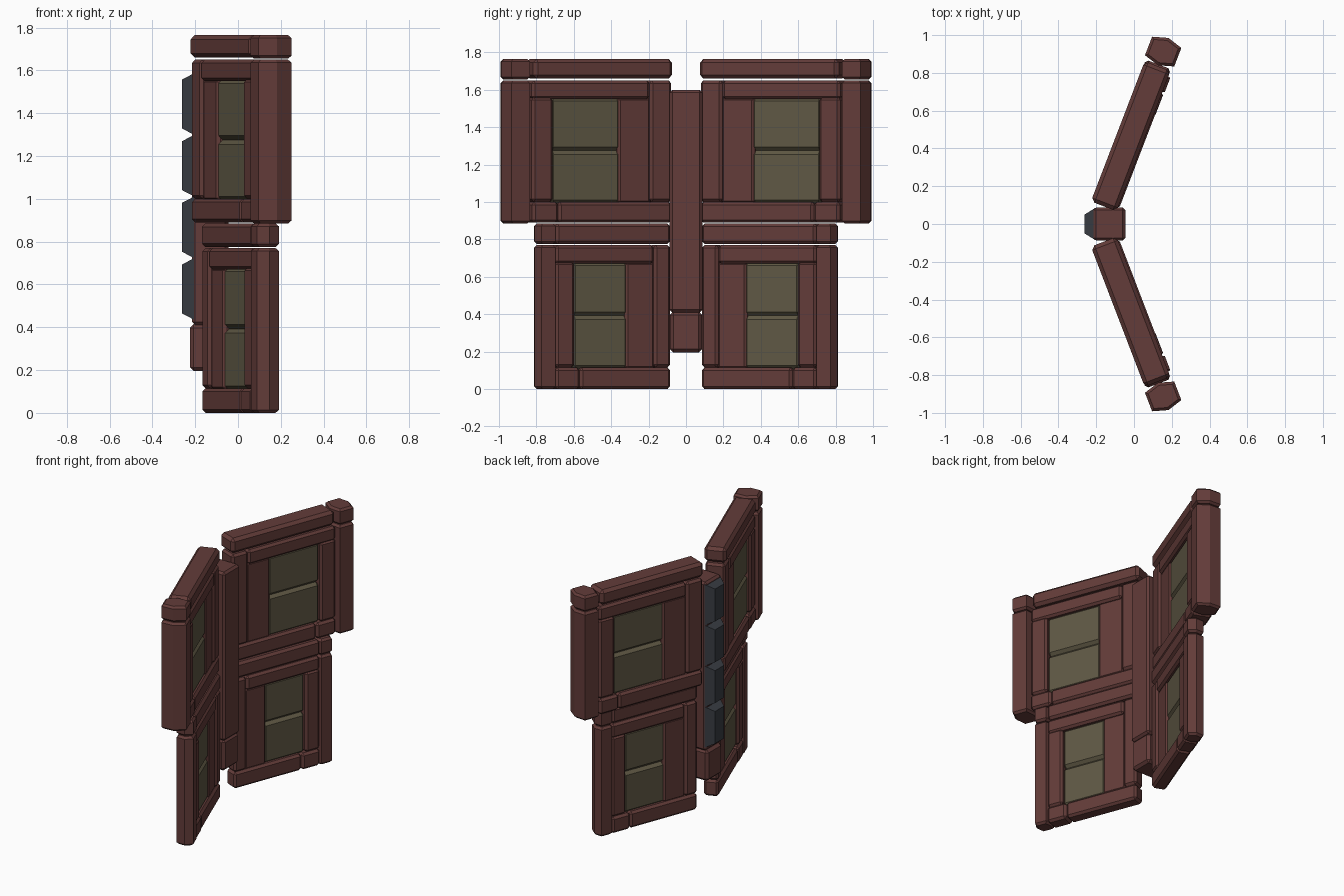
import bpy, bmesh, math
from mathutils import Vector

if "Cube" in bpy.data.objects:
    bpy.data.objects.remove(bpy.data.objects["Cube"])

A = math.radians(21)
U = Vector((math.sin(A), math.cos(A), 0))     # along the wing span
N = Vector((math.cos(A), -math.sin(A), 0))    # through the wing thickness


def material(name, rgb):
    m = bpy.data.materials.new(name)
    m.diffuse_color = (*rgb, 1)
    m.use_nodes = True
    m.node_tree.nodes["Principled BSDF"].inputs["Base Color"].default_value = m.diffuse_color
    return m


RED = material("dark_red", (0.125, 0.045, 0.041))
OLIVE = material("olive", (0.115, 0.098, 0.058))
SLATE = material("slate", (0.04, 0.045, 0.055))


def finish(bm, name, mat, wing):
    if wing:   # map (span, thickness, z) onto the angled wing
        for v in bm.verts:
            v.co = U * v.co.x + N * v.co.y + Vector((0, 0, v.co.z))
    bmesh.ops.recalc_face_normals(bm, faces=bm.faces)
    me = bpy.data.meshes.new(name)
    bm.to_mesh(me)
    bm.free()
    me.materials.append(mat)
    ob = bpy.data.objects.new(name, me)
    bpy.context.collection.objects.link(ob)
    if wing:
        mod = ob.modifiers.new("Mirror", 'MIRROR')
        mod.use_axis = (False, True, False)
        mod.use_mirror_merge = False
    return ob


def block(name, x, y, z, bevel=0.015, mat=RED, wing=True):
    """Chamfered box given by its (min, max) on each axis."""
    bm = bmesh.new()
    bmesh.ops.create_cube(bm, size=1)
    for v in bm.verts:
        v.co = Vector([(r[0] + r[1]) / 2 + c * (r[1] - r[0])
                       for r, c in zip((x, y, z), v.co)])
    bmesh.ops.bevel(bm, geom=bm.edges[:], offset=bevel, segments=1,
                    affect='EDGES', profile=0.5)
    return finish(bm, name, mat, wing)


def hex_post(name, x, y, z, cut=0.025, bevel=0.014):
    """Upright six-sided post whose two side edges are pointed."""
    m = (y[0] + y[1]) / 2
    ring = [(x[0] + cut, y[0]), (x[1] - cut, y[0]), (x[1], m),
            (x[1] - cut, y[1]), (x[0] + cut, y[1]), (x[0], m)]
    bm = bmesh.new()
    f = bm.faces.new([bm.verts.new((a, b, z[0])) for a, b in ring])
    ext = bmesh.ops.extrude_face_region(bm, geom=[f])
    for v in ext["geom"]:
        if isinstance(v, bmesh.types.BMVert):
            v.co.z = z[1]
    rims = [e for e in bm.edges if abs(e.verts[0].co.z - e.verts[1].co.z) < 1e-5]
    bmesh.ops.bevel(bm, geom=rims, offset=bevel, segments=1, affect='EDGES')
    return finish(bm, name, RED, True)


def panel(tag, mid, half, s, z):
    """Framed window: s = span stops (start, post, shutter end, pane end, end),
    z = height stops (bottom, opening bottom, opening top, top)."""
    def t(h):
        return (mid - h, mid + h)
    split = s[3] - 0.03
    block(tag + "_inner_post", (s[0], s[1]), t(half), (z[1], z[3]))
    block(tag + "_top_rail", (s[1], s[4]), t(half), (z[2], z[3]))
    block(tag + "_bottom_rail", (s[0], split), t(half), (z[0], z[1]))
    block(tag + "_corner_block", (split, s[4]), t(half + 0.004), (z[0], z[1]))
    block(tag + "_outer_post", (s[3], s[4]), t(half), (z[1], z[2] + 0.01))
    block(tag + "_shutter", (s[1] - 0.01, s[2] + 0.01), t(half - 0.015), (z[1] - 0.01, z[2] + 0.01))
    zm = (z[1] + z[2]) / 2
    for part, a, b in (("lower", z[1] - 0.01, zm), ("upper", zm, z[2] + 0.01)):
        block(f"{tag}_{part}_pane", (s[2] - 0.01, s[3] + 0.01), t(half - 0.022),
              (a, b), 0.02, OLIVE)


# upper wing: window panel, top beam, outer post and its cap
panel("upper", -0.182, 0.067, (0.035, 0.16, 0.33, 0.715, 0.835), (0.89, 1.0, 1.55, 1.65))
block("top_beam", (0.03, 0.825), (-0.256, -0.11), (1.66, 1.765), 0.02)
hex_post("upper_outer_post", (0.83, 0.985), (-0.266, -0.10), (0.885, 1.65))
hex_post("top_beam_cap", (0.83, 0.985), (-0.266, -0.10), (1.655, 1.765))

# lower wing: window panel, joining beam, outer post and its cap
panel("lower", -0.153, 0.048, (0.045, 0.14, 0.29, 0.595, 0.705), (0.0, 0.115, 0.67, 0.77))
block("joining_beam", (0.045, 0.705), (-0.203, -0.103), (0.775, 0.885), 0.016)
hex_post("lower_outer_post", (0.69, 0.81), (-0.207, -0.098), (0.0, 0.77), 0.02)
hex_post("joining_beam_cap", (0.69, 0.81), (-0.207, -0.098), (0.775, 0.885), 0.02)

# central spine and its foot
block("spine", (-0.215, -0.045), (-0.088, 0.088), (0.41, 1.6), 0.015, wing=False)
block("spine_foot", (-0.225, -0.05), (-0.085, 0.085), (0.195, 0.415), 0.018, wing=False)

# four slate vertebrae tapering to the rear
for i in range(4):
    z0, z1 = 0.435 + i * 0.288, 0.435 + (i + 1) * 0.288
    bm = bmesh.new()
    bmesh.ops.create_cube(bm, size=1)
    for v in bm.verts:
        back = v.co.x < 0
        v.co = Vector((-0.262 if back else -0.205,
                       v.co.y * (0.10 if back else 0.17),
                       (z0 + z1) / 2 + v.co.z * (z1 - z0 - (0.06 if back else 0))))
    finish(bm, f"vertebra_{i + 1}", SLATE, False)
